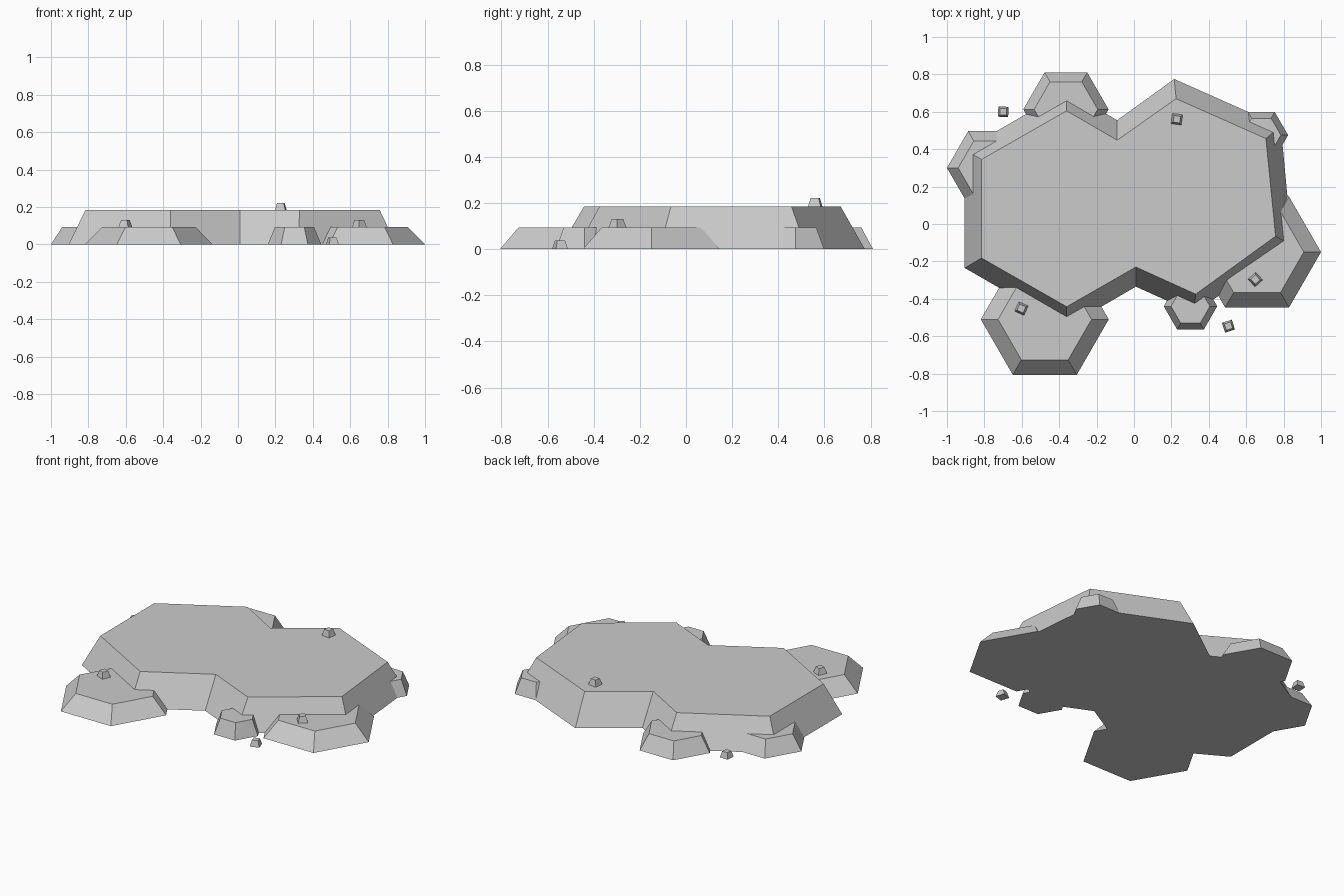
import bpy, bmesh
from math import cos, sin, radians

if "Cube" in bpy.data.objects:
    bpy.data.objects.remove(bpy.data.objects["Cube"])

PLATEAU_H, LEDGE_H, ROCK_H = 0.185, 0.093, 0.037


def loft(name, bottom, top, z0, z1):
    """Closed flat-sided solid between two matching outlines."""
    bm = bmesh.new()
    lo = [bm.verts.new((x, y, z0)) for x, y in bottom]
    hi = [bm.verts.new((x, y, z1)) for x, y in top]
    n = len(lo)
    bm.faces.new(lo[::-1])
    bm.faces.new(hi)
    for i in range(n):
        j = (i + 1) % n
        bm.faces.new((lo[i], lo[j], hi[j], hi[i]))
    bmesh.ops.recalc_face_normals(bm, faces=bm.faces)
    mesh = bpy.data.meshes.new(name)
    bm.to_mesh(mesh)
    bm.free()
    obj = bpy.data.objects.new(name, mesh)
    bpy.context.collection.objects.link(obj)
    return obj


def ring(cx, cy, r, sides, turn=0):
    """Regular polygon outline."""
    return [(cx + r * cos(radians(turn + 360 * i / sides)),
             cy + r * sin(radians(turn + 360 * i / sides))) for i in range(sides)]


# Main plateau with sloped sides
plateau_top = [(-0.815, -0.182), (-0.36, -0.442), (0.01, -0.23), (0.33, -0.375), (0.757, -0.065),
               (0.705, 0.457), (0.225, 0.67), (-0.09, 0.448), (-0.36, 0.605), (-0.815, 0.345)]
plateau_base = [(-0.905, -0.235), (-0.36, -0.55), (0.01, -0.335), (0.32, -0.475), (0.845, -0.115),
                (0.785, 0.522), (0.215, 0.775), (-0.09, 0.555), (-0.36, 0.713), (-0.905, 0.398)]
loft("plateau", plateau_base, plateau_top, 0, PLATEAU_H)

# Low hexagonal ledges around the rim: x, y, base radius, top radius
ledges = {
    "ledge_front_left": (-0.477, -0.51, 0.342, 0.25),
    "ledge_right": (0.658, -0.15, 0.342, 0.25),
    "ledge_front_small": (0.302, -0.44, 0.143, 0.104),
    "ledge_back_right": (0.681, 0.475, 0.143, 0.104),
    "ledge_back": (-0.364, 0.613, 0.228, 0.17),
    "ledge_left": (-0.773, 0.3, 0.227, 0.167),
}
for name, (x, y, r0, r1) in ledges.items():
    loft(name, ring(x, y, r0, 6), ring(x, y, r1, 6), 0, LEDGE_H)

# Scattered pebbles: x, y, base height, turn
pebbles = [(-0.699, 0.6, 0, -3), (0.229, 0.56, PLATEAU_H, -8), (-0.602, -0.452, LEDGE_H, -24),
           (0.649, -0.297, LEDGE_H, 42), (0.505, -0.546, 0, 18)]
for i, (x, y, z, turn) in enumerate(pebbles):
    loft(f"pebble_{i + 1}", ring(x, y, 0.039, 4, 45 + turn),
         ring(x, y, 0.025, 4, 45 + turn), z, z + ROCK_H)
